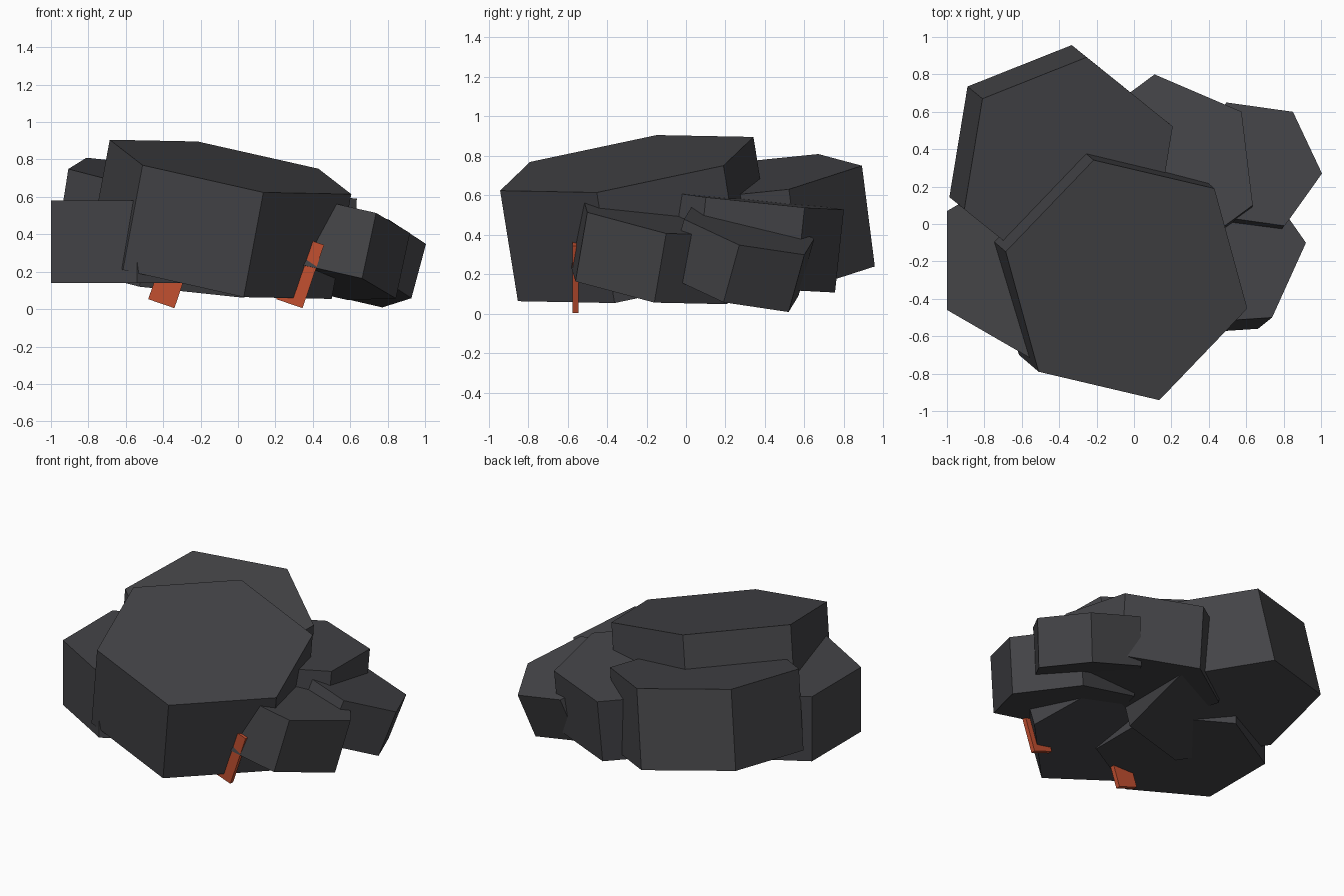
import bpy, bmesh, math
from mathutils import Vector, Matrix

if "Cube" in bpy.data.objects:
    bpy.data.objects.remove(bpy.data.objects["Cube"])


def material(name, rgb):
    m = bpy.data.materials.new(name)
    m.diffuse_color = (*rgb, 1)
    m.use_nodes = True
    m.node_tree.nodes["Principled BSDF"].inputs["Base Color"].default_value = m.diffuse_color
    return m


coal = material("coal_grey", (0.058, 0.058, 0.064))
ember = material("ember_orange", (0.54, 0.08, 0.03))


def prism(name, outline, depth, mat):
    """Extrude a flat outline along the depth vector."""
    bm = bmesh.new()
    top = bm.faces.new([bm.verts.new(p) for p in outline])
    res = bmesh.ops.extrude_face_region(bm, geom=[top], use_keep_orig=True)
    moved = [g for g in res["geom"] if isinstance(g, bmesh.types.BMVert)]
    bmesh.ops.translate(bm, verts=moved, vec=depth)
    bmesh.ops.recalc_face_normals(bm, faces=bm.faces)
    me = bpy.data.meshes.new(name)
    bm.to_mesh(me)
    bm.free()
    me.materials.append(mat)
    ob = bpy.data.objects.new(name, me)
    bpy.context.collection.objects.link(ob)
    return ob


def chunk(name, centre, corner, depth):
    """Regular hexagonal lump: top centre, offset to one corner, downward axis."""
    c, r, d = Vector(centre), Vector(corner), Vector(depth)
    axis = d.normalized()
    size = r.length
    r = (r - axis * r.dot(axis)).normalized() * size
    ring = [c + Matrix.Rotation(i * math.pi / 3, 3, axis) @ r for i in range(6)]
    return prism(name, ring, d, coal)


# Coal lumps
chunk("front_lump", (-0.04, -0.30, 0.76), (0.47, 0.49, -0.01), (-0.105, 0.09, -0.56))
chunk("back_left_lump", (-0.35, 0.30, 0.69), (-0.46, 0.37, 0.12), (-0.08, 0.065, -0.51))
chunk("left_lump", (-0.54, -0.195, 0.58), (0, 0.53, 0), (0, 0, -0.44))
chunk("back_lump", (0.17, 0.30, 0.58), (-0.06, 0.50, -0.05), (-0.01, -0.045, -0.42))
chunk("back_right_lump", (0.65, 0.32, 0.43), (0.20, 0.28, -0.13), (-0.078, -0.08, -0.29))
chunk("right_lump", (0.48, -0.13, 0.506), (0.44, 0.03, -0.096), (-0.075, -0.06, -0.35))

# Glowing slats, tilted and mostly buried in the front lump
for side, x in (("left", -0.34), ("right", 0.345)):
    low = Vector((x, -0.575, 0.005))
    across, up = Vector((-0.14, 0, 0.048)), Vector((0.115, 0, 0.338))
    prism(side + "_ember", [low, low + across, low + across + up, low + up],
          Vector((0, 0.03, 0)), ember)
